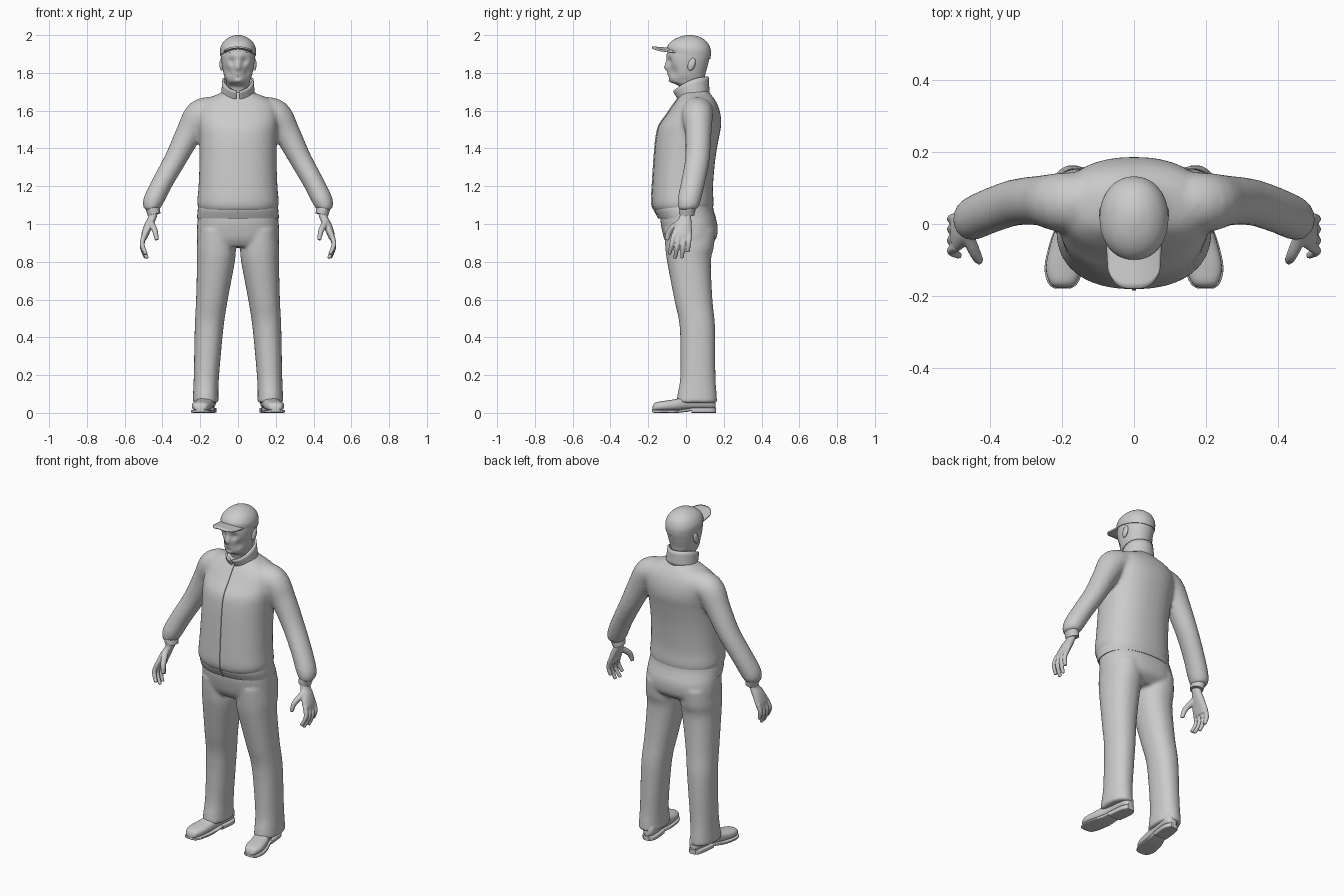
import bpy, bmesh, math
from mathutils import Vector as V

if "Cube" in bpy.data.objects:
    bpy.data.objects.remove(bpy.data.objects["Cube"])


def spline(rows, steps):
    """Catmull-Rom interpolation between rows of numbers."""
    out = []
    for i in range(len(rows) - 1):
        a, b, c, d = rows[max(i - 1, 0)], rows[i], rows[i + 1], rows[min(i + 2, len(rows) - 1)]
        for k in range(steps):
            t = k / steps
            out.append([0.5 * (2 * q + (r - p) * t + (2 * p - 5 * q + 4 * r - s) * t * t
                               + (3 * q - p - 3 * r + s) * t ** 3) for p, q, r, s in zip(a, b, c, d)])
    return out + [list(rows[-1])]


def skin(bm, rings, seg, p, caps=True):
    """Join superellipse rings given as (centre, half axis, half axis)."""
    loops = []
    for c, u, w in rings:
        loop = []
        for i in range(seg):
            a = 2 * math.pi * i / seg
            x, y = math.cos(a), math.sin(a)
            loop.append(bm.verts.new(c + u * math.copysign(abs(x) ** (2 / p), x)
                                     + w * math.copysign(abs(y) ** (2 / p), y)))
        loops.append(loop)
    for a, b in zip(loops, loops[1:]):
        for i in range(seg):
            j = (i + 1) % seg
            bm.faces.new((a[i], a[j], b[j], b[i]))
    if caps:
        bm.faces.new(loops[0])
        bm.faces.new(loops[-1])


def stack(bm, rows, seg=40, p=2.2, steps=5, caps=True):
    """Upright form; rows are (z, centre x, half width, front y, back y)."""
    skin(bm, [(V((x, (f + b) / 2, z)), V((h, 0, 0)), V((0, (b - f) / 2, 0)))
              for z, x, h, f, b in spline(rows, steps)], seg, p, caps)


def along_y(bm, rows, seg=28, p=2.5, steps=4):
    """Lengthwise form; rows are (y, centre x, half width, bottom z, top z)."""
    skin(bm, [(V((x, y, (lo + hi) / 2)), V((h, 0, 0)), V((0, 0, (hi - lo) / 2)))
              for y, x, h, lo, hi in spline(rows, steps)], seg, p)


def limb(bm, rows, seg=24, p=2, steps=5):
    """Tube along a path; rows are (x, y, z, radius, depth radius)."""
    pts = spline(rows, steps)
    rings = []
    for i, r in enumerate(pts):
        t = V(pts[min(i + 1, len(pts) - 1)][:3]) - V(pts[max(i - 1, 0)][:3])
        u = t.cross(V((0, 1, 0))).normalized()
        rings.append((V(r[:3]), u * r[3], t.normalized().cross(u) * r[4]))
    skin(bm, rings, seg, p)


def mirror(bm):
    new = bmesh.ops.duplicate(bm, geom=bm.verts[:] + bm.edges[:] + bm.faces[:])["geom"]
    for v in new:
        if isinstance(v, bmesh.types.BMVert):
            v.co.x *= -1


def finish(name, bm, voxel=0, smooth=4, solid=0, angle=40):
    bmesh.ops.recalc_face_normals(bm, faces=bm.faces[:])
    me = bpy.data.meshes.new(name)
    bm.to_mesh(me)
    bm.free()
    ob = bpy.data.objects.new(name, me)
    bpy.context.collection.objects.link(ob)
    bpy.ops.object.select_all(action='DESELECT')
    ob.select_set(True)
    bpy.context.view_layer.objects.active = ob
    bpy.ops.object.shade_smooth_by_angle(angle=math.radians(angle))
    if voxel:
        m = ob.modifiers.new("Blend", 'REMESH')
        m.mode, m.voxel_size, m.use_smooth_shade = 'VOXEL', voxel, True
        m = ob.modifiers.new("Soften", 'SMOOTH')
        m.iterations, m.factor = smooth, 0.5
    if solid:
        m = ob.modifiers.new("Thickness", 'SOLIDIFY')
        m.thickness, m.offset = solid, 0
    return ob


# Jacket: sleeves and torso blended together
torso = [(1.07, 0, .203, -.168, .14), (1.11, 0, .216, -.181, .146), (1.2, 0, .209, -.178, .143),
         (1.34, 0, .204, -.169, .155), (1.45, 0, .206, -.159, .173), (1.52, 0, .211, -.143, .186),
         (1.58, 0, .214, -.102, .183), (1.63, 0, .205, -.068, .168), (1.665, 0, .16, -.043, .148),
         (1.69, 0, .1, -.028, .128), (1.71, 0, .07, -.02, .115)]
bm = bmesh.new()
limb(bm, [(.12, .06, 1.6, .075, .085), (.2, .06, 1.575, .083, .083), (.26, .065, 1.48, .07, .07),
          (.33, .06, 1.345, .059, .065), (.40, .037, 1.22, .055, .063), (.445, .017, 1.13, .054, .061),
          (.46, .01, 1.09, .045, .053), (.462, .01, 1.075, .03, .04)])
mirror(bm)
stack(bm, torso, p=2.3)
finish("jacket", bm, voxel=.01, smooth=6)

# Jacket waistband
bm = bmesh.new()
stack(bm, [(1.1, 0, .21, -.168, .142), (1.07, 0, .214, -.165, .147), (1.03, 0, .217, -.145, .16)], p=2.3)
finish("jacket_waistband", bm)

# Zip down the front
bm = bmesh.new()
zip_rows = [(0, f, z, .006, .004) for z, x, h, f, b in spline(torso, 4)[2:-5]]
limb(bm, [(0, -.144, 1.03, .006, .004), (0, -.168, 1.075, .006, .004)] + zip_rows, seg=8, p=4, steps=2)
finish("zip", bm)

# Stand-up collar, open at the front
bm = bmesh.new()
prev = None
for i in range(49):
    a = .1 + (2 * math.pi - .2) * i / 48
    s, c = math.sin(a), math.cos(a)
    f = (1 + c) / 2
    lo = V((.085 * s, .042 - .078 * c, 1.69 - .035 * f))
    hi = V((.078 * s, .025 - .09 * c, 1.78 - .075 * f * f))
    col = [bm.verts.new(lo.lerp(hi, k / 4)) for k in range(5)]
    if prev:
        for k in range(4):
            bm.faces.new((prev[k], col[k], col[k + 1], prev[k + 1]))
    prev = col
finish("collar", bm, solid=.01)

# Sleeve cuffs
bm = bmesh.new()
limb(bm, [(.458, .01, 1.1, .036, .045), (.45, .006, 1.075, .036, .044), (.444, .004, 1.05, .034, .041)])
mirror(bm)
finish("cuffs", bm)

# Hands: palm, four fingers and thumb
bm = bmesh.new()
stack(bm, [(1.08, .445, .025, -.03, .033), (1.04, .452, .023, -.034, .028), (1.0, .47, .025, -.055, .03),
           (.95, .49, .021, -.075, .032), (.92, .497, .015, -.07, .028)], seg=24)
for y, x, tip_y, tip_z in ((-.063, .486, -.088, .84), (-.036, .48, -.058, .818),
                           (-.008, .488, -.022, .82), (.018, .498, .01, .852)):
    limb(bm, [(.494, y, .945, .014, .014), (.508, (y + tip_y) / 2, (.925 + tip_z) / 2 + .01, .013, .013),
              (x, tip_y, tip_z, .010, .010)], seg=12)
limb(bm, [(.465, -.03, 1.01, .02, .018), (.44, -.085, .965, .015, .017), (.43, -.102, .915, .011, .012)], seg=12)
mirror(bm)
finish("hands", bm, voxel=.0045, smooth=3)

# Trousers: legs and hips blended together
bm = bmesh.new()
stack(bm, [(.97, .115, .095, -.115, .155), (.88, .115, .103, -.11, .148), (.8, .117, .1, -.1, .132),
           (.6, .138, .084, -.062, .14), (.45, .153, .076, -.033, .154), (.2, .167, .067, -.03, .156),
           (.1, .171, .067, -.045, .162), (.053, .171, .069, -.052, .166)])
mirror(bm)
stack(bm, [(1.07, 0, .205, -.13, .135), (1.03, 0, .213, -.136, .157), (.98, 0, .217, -.13, .168),
           (.92, 0, .217, -.115, .158), (.88, 0, .2, -.09, .11)], p=2.4)
finish("trousers", bm, voxel=.01, smooth=5)

# Shoe uppers
bm = bmesh.new()
along_y(bm, [(-.178, .199, .016, .014, .03), (-.165, .198, .036, .01, .053), (-.12, .194, .051, .01, .063),
             (-.05, .182, .049, .012, .074), (.02, .167, .041, .018, .095), (.1, .157, .041, .02, .11),
             (.14, .155, .034, .02, .1), (.156, .155, .018, .025, .07)])
mirror(bm)
finish("shoes", bm)

# Soles and heels
bm = bmesh.new()
along_y(bm, [(-.18, .199, .022, .004, .018), (-.165, .198, .041, 0, .016), (-.12, .194, .055, 0, .016),
             (-.05, .182, .052, 0, .016), (.0, .171, .044, .005, .022), (.04, .164, .042, .012, .028)], p=5)
along_y(bm, [(.03, .165, .043, 0, .028), (.1, .157, .044, 0, .028), (.14, .155, .037, 0, .028),
             (.159, .155, .02, 0, .028)], p=6)
mirror(bm)
finish("soles", bm)

# Head and neck, with the face modelled by soft pushes
bm = bmesh.new()
stack(bm, [(1.66, 0, .062, -.02, .105), (1.72, 0, .06, -.03, .1), (1.74, 0, .06, -.055, .1),
           (1.755, 0, .062, -.082, .1), (1.79, 0, .075, -.092, .102), (1.85, 0, .086, -.097, .118),
           (1.9, 0, .089, -.098, .127), (1.95, 0, .078, -.08, .112), (1.98, 0, .04, -.04, .07)],
      seg=80, p=2.15, steps=6)
for x, y, z, r, dx, dy in ((0, -.095, 1.828, .016, 0, -.021), (0, -.095, 1.848, .014, 0, -.013),
                           (.034, -.09, 1.862, .02, 0, .013), (-.034, -.09, 1.862, .02, 0, .013),
                           (0, -.095, 1.79, .02, 0, -.006), (0, -.09, 1.775, .012, 0, .007),
                           (0, -.085, 1.755, .02, 0, -.008), (.06, -.075, 1.805, .03, -.009, .008),
                           (-.06, -.075, 1.805, .03, .009, .008), (0, -.097, 1.885, .03, 0, -.005)):
    for v in bm.verts:
        g = math.exp(-((v.co - V((x, y, z))).length / r) ** 2)
        v.co += V((dx, dy, 0)) * g
finish("head", bm, angle=60)

# Ears
bm = bmesh.new()
bmesh.ops.create_uvsphere(bm, u_segments=16, v_segments=10, radius=1)
for v in bm.verts:
    v.co = V((.087 + .011 * v.co.x, .03 + .02 * v.co.y + .008 * v.co.z, 1.845 + .034 * v.co.z))
mirror(bm)
finish("ears", bm)

# Cap crown, its edge lower at the back
bm = bmesh.new()
stack(bm, [(1.895, 0, .094, -.1, .129), (1.93, 0, .095, -.098, .132), (1.962, 0, .08, -.078, .118),
           (1.985, 0, .054, -.046, .087), (1.997, 0, .025, -.008, .05), (2.0, 0, .004, .018, .025)], p=2.1)
for v in bm.verts:
    v.co.z -= (v.co.y - .0) * .16 * max(0, 2 - v.co.z) / .1
finish("cap_crown", bm)

# Cap brim, arched and rounded
bm = bmesh.new()
grid = []
for i in range(21):
    u = i / 10 - 1
    reach = .13 * (1 - .38 * abs(u) ** 3.5)
    grid.append([bm.verts.new((.076 * u * (1 - .06 * k / 8), -.05 - reach * k / 8,
                               1.926 + .01 * k / 8 - .018 * u * u)) for k in range(9)])
for a, b in zip(grid, grid[1:]):
    for k in range(8):
        bm.faces.new((a[k], b[k], b[k + 1], a[k + 1]))
finish("cap_brim", bm, solid=.009)
